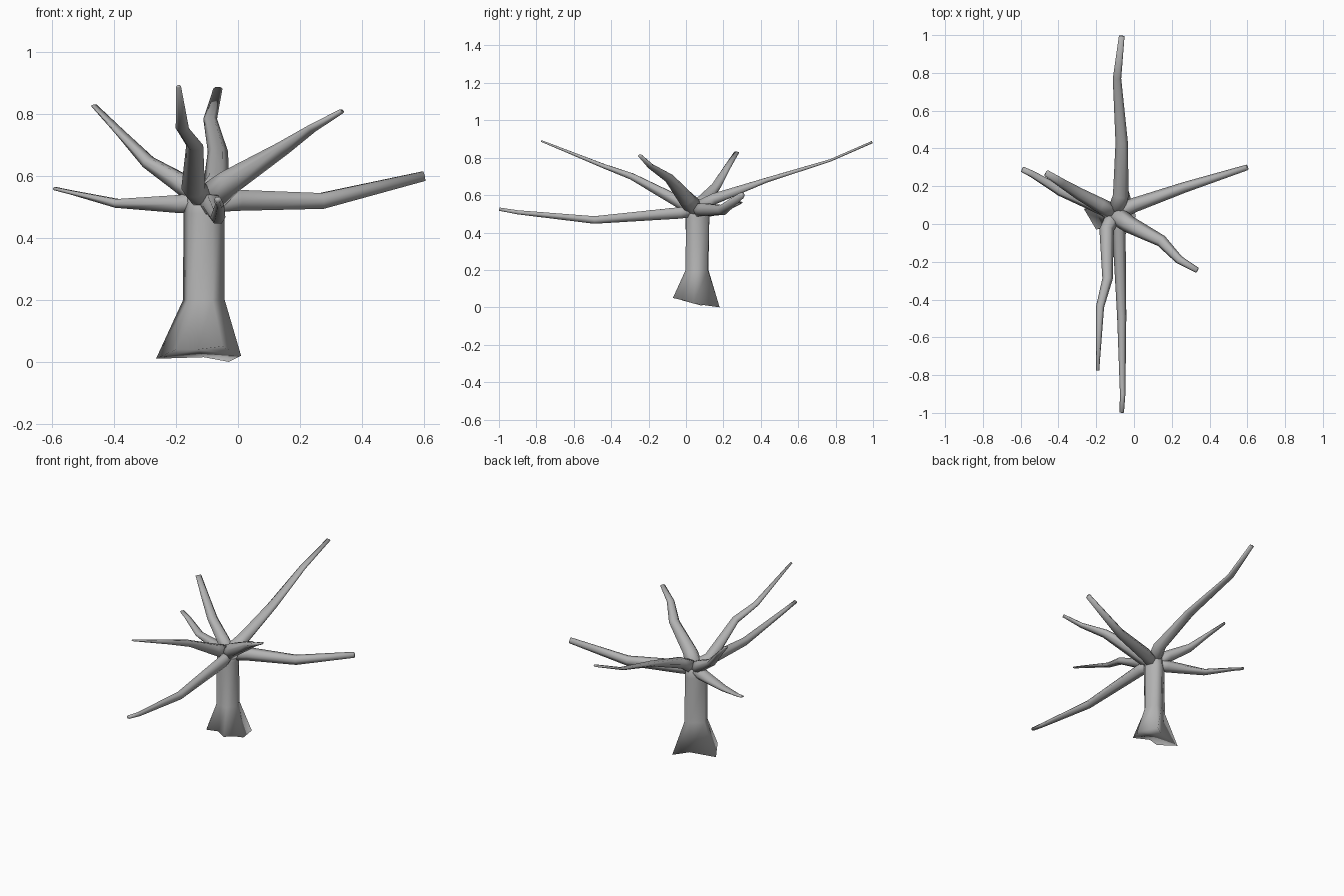
import bpy, bmesh, math
from mathutils import Vector

if "Cube" in bpy.data.objects:
    bpy.data.objects.remove(bpy.data.objects["Cube"])

# Mid grey bark
bark = bpy.data.materials.new("bark_grey")
bark.diffuse_color = (0.45, 0.45, 0.45, 1)
bark.use_nodes = True
bark.node_tree.nodes["Principled BSDF"].inputs["Base Color"].default_value = bark.diffuse_color


def loft(name, rings):
    """Skin a closed, smooth tube through rings of equal point count and cap both ends."""
    bm = bmesh.new()
    rows = [[bm.verts.new(p) for p in r] for r in rings]
    n = len(rows[0])
    for a, b in zip(rows, rows[1:]):
        for i in range(n):
            j = (i + 1) % n
            bm.faces.new((a[i], a[j], b[j], b[i]))
    bm.faces.new(rows[0][::-1])
    bm.faces.new(rows[-1])
    bmesh.ops.recalc_face_normals(bm, faces=bm.faces)
    for f in bm.faces:
        f.smooth = True
    me = bpy.data.meshes.new(name)
    bm.to_mesh(me)
    bm.free()
    me.materials.append(bark)
    ob = bpy.data.objects.new(name, me)
    bpy.context.collection.objects.link(ob)
    return ob


CROWN = Vector((-0.10, 0.055, 0.52))


def branch(name, path, tip_w, tip_h, bow=1.0, root=0.085, sides=6):
    """Six-sided limb from the crown; width tapers evenly, height faster when bow > 1."""
    pts = [CROWN] + [Vector(p) for p in path]
    dist = [0.0]
    for a, b in zip(pts, pts[1:]):
        dist.append(dist[-1] + (b - a).length)
    rings = []
    for i, p in enumerate(pts):
        t = (pts[min(i + 1, len(pts) - 1)] - pts[max(i - 1, 0)]).normalized()
        side = t.cross(Vector((0, 0, 1))).normalized()
        up = side.cross(t)
        f = 1 - dist[i] / dist[-1]
        w = tip_w + (root - tip_w) * f
        h = tip_h + (root - tip_h) * f ** bow
        rings.append([p + side * math.cos(k * math.tau / sides) * w / 2
                      + up * math.sin(k * math.tau / sides) * h / 2
                      for k in range(sides)])
    return loft(name, rings)


# Trunk: lobed root flare, grooved stem, closed crown
base = [(0.01, 0.04, 0.02), (-0.03, 0.18, 0.0), (-0.11, 0.12, 0.015),
        (-0.265, 0.08, 0.01), (-0.20, -0.03, 0.04), (-0.13, -0.01, 0.04),
        (-0.05, -0.07, 0.05), (-0.025, -0.005, 0.035)]
grooves = (2, 5, 7)
cx, cy = -0.11, 0.06
angles = [math.atan2(y - cy, x - cx) for x, y, z in base]


def stem(z, r, depth=0.0):
    ring = []
    for i, a in enumerate(angles):
        k = r * (1 - depth if i in grooves else 1)
        ring.append((cx + k * math.cos(a), cy + k * math.sin(a), z))
    return ring


loft("trunk", [base, stem(0.2, 0.068, 0.12), stem(0.48, 0.067, 0.03),
               stem(0.535, 0.06), stem(0.56, 0.03)])

# Branches radiating from the crown
branch("branch_right", [(0, 0.10, 0.522), (0.27, 0.195, 0.52), (0.60, 0.30, 0.60)],
       0.03, 0.036)
branch("branch_front_right", [(-0.03, 0, 0.58), (0.145, -0.09, 0.69),
                              (0.24, -0.19, 0.755), (0.335, -0.245, 0.81)],
       0.03, 0.015, 1.3, 0.105)
branch("branch_back", [(-0.07, 0.15, 0.58), (-0.065, 0.43, 0.68),
                       (-0.09, 0.77, 0.785), (-0.065, 0.995, 0.883)],
       0.03, 0.014, 3, 0.09)
branch("branch_front", [(-0.08, -0.03, 0.505), (-0.065, -0.49, 0.467),
                        (-0.06, -0.90, 0.508), (-0.065, -0.998, 0.525)],
       0.024, 0.02, 1, 0.075)
branch("branch_front_left", [(-0.145, -0.03, 0.56), (-0.14, -0.29, 0.70),
                             (-0.18, -0.44, 0.755), (-0.192, -0.775, 0.89)],
       0.016, 0.01, 1.6)
branch("branch_back_left", [(-0.18, 0.10, 0.575), (-0.29, 0.16, 0.645),
                            (-0.38, 0.215, 0.74), (-0.465, 0.27, 0.828)],
       0.035, 0.012, 1.4, 0.09)
branch("branch_left", [(-0.18, 0.09, 0.51), (-0.39, 0.175, 0.512),
                       (-0.54, 0.265, 0.548), (-0.592, 0.29, 0.56)],
       0.03, 0.012, 1.5)
